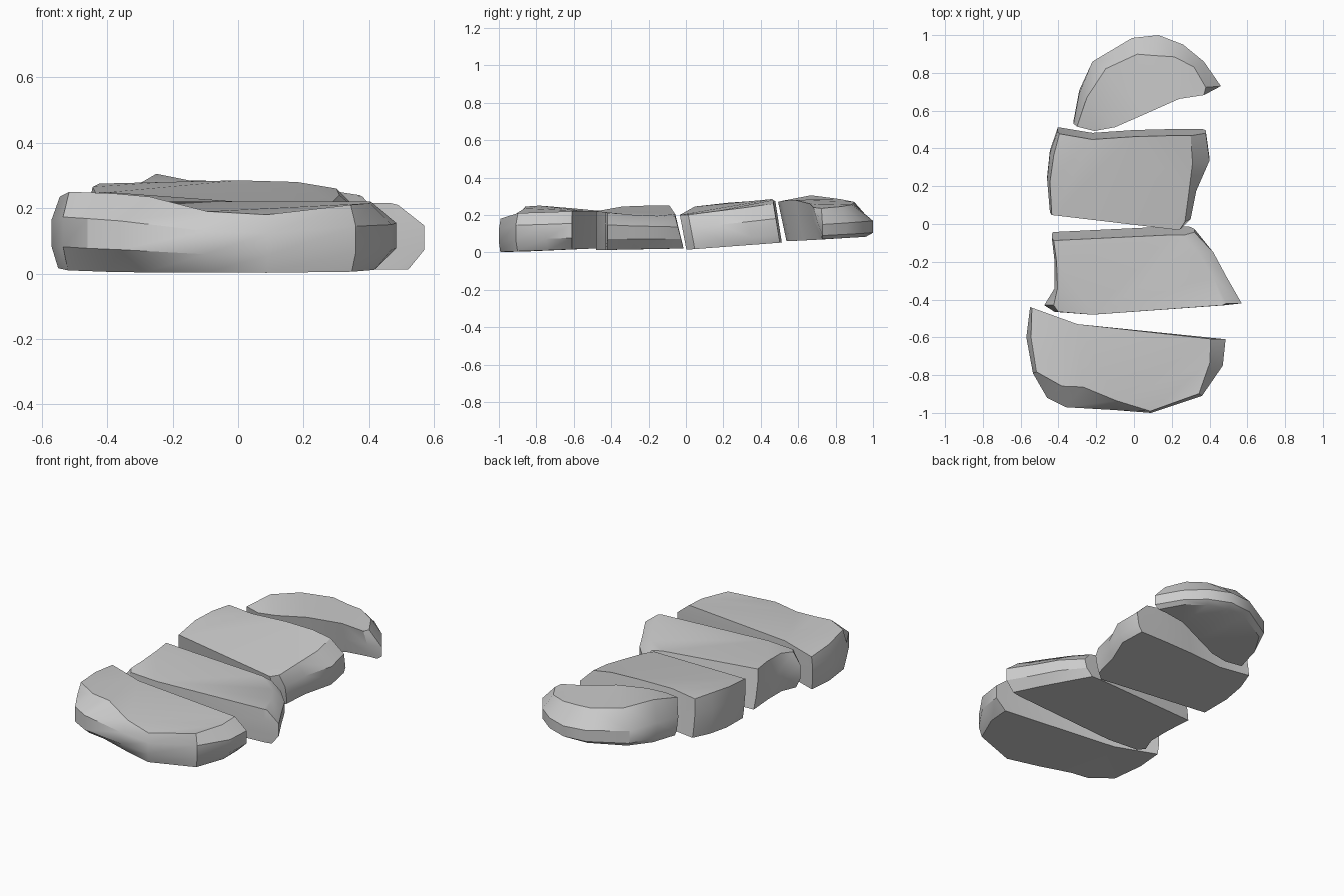
import bpy, bmesh
from mathutils import Vector


def slab(name, outline, centre, base, slope, under=1.0, mid=(0.30, 0.68),
         lean=0, lean_y=(-2, 2)):
    """Loft a stone from (x, y, bevel inset, top z) points.
    centre: point the bevel shrinks to (y None = shrink along x only).
    under: share of the bevel on the underside, mid: heights of the rim."""
    bm = bmesh.new()
    rings = []
    cx, cy = centre
    for f, share in ((0, under), (mid[0], 0), (mid[1], 0), (1, 1)):
        ring = []
        for x, y, inset, top in outline:
            low = base + slope * (y - outline[0][1])
            z = low + (top - low) * f
            d = Vector((cx - x, (y if cy is None else cy) - y))
            d = d.normalized() * inset * share
            k = lean if lean_y[0] < y < lean_y[1] else 0
            ring.append(bm.verts.new((x + d.x, y + d.y + k * (0.5 - f), z)))
        rings.append(ring)
    n = len(outline)
    for a, b in zip(rings, rings[1:]):
        for i in range(n):
            j = (i + 1) % n
            bm.faces.new((a[i], a[j], b[j], b[i]))
    caps = [bm.faces.new(rings[0][::-1]), bm.faces.new(rings[-1])]
    bmesh.ops.triangulate(bm, faces=caps)
    bmesh.ops.recalc_face_normals(bm, faces=bm.faces)
    me = bpy.data.meshes.new(name)
    bm.to_mesh(me)
    bm.free()
    ob = bpy.data.objects.new(name, me)
    bpy.context.collection.objects.link(ob)
    bpy.ops.object.select_all(action='DESELECT')
    ob.select_set(True)
    bpy.context.view_layer.objects.active = ob
    bpy.ops.object.shade_smooth_by_angle(angle=0.55)


# Front stone: rounded front, straight cut at the back
slab("front_stone", [
    (-.55, -.44, .01, .22), (-.57, -.60, .025, .235), (-.535, -.79, .02, .25),
    (-.46, -.92, .10, .245), (-.36, -.97, .14, .235), (-.10, -.985, .05, .19),
    (.09, -1.0, .01, .18), (.36, -.91, .02, .21), (.47, -.75, .07, .215),
    (.485, -.61, .08, .22), (-.30, -.53, 0, .22)],
    (-.05, -.60), .022, .035, under=.8)

# Second stone: flared to the right
slab("front_middle_stone", [
    (-.435, -.065, .01, .25), (-.42, -.20, .01, .25), (-.42, -.34, .015, .245),
    (-.475, -.43, .05, .225), (-.42, -.465, .02, .22), (-.22, -.48, 0, .22),
    (.48, -.43, .01, .215), (.57, -.42, .08, .21), (.49, -.28, .07, .20),
    (.42, -.15, .08, .195), (.32, -.035, .05, .19), (.20, -.035, 0, .205)],
    (0, None), .02, .02, under=.6, lean=.045, lean_y=(-.1, 1))

# Third stone: wide block narrowing to the front right
slab("rear_middle_stone", [
    (-.445, .065, .01, .245), (-.46, .24, .015, .265), (-.445, .38, .02, .275),
    (-.405, .495, .01, .275), (-.22, .465, 0, .28), (0, .48, 0, .285),
    (.20, .485, .02, .28), (.38, .485, .08, .26), (.40, .34, .09, .24),
    (.33, .18, .04, .22), (.30, .03, .03, .20), (.24, -.015, 0, .20)],
    (0, None), .02, .075, under=.2, mid=(.2, .62), lean=.035)

# Rear stone: domed back, cut at the front
slab("rear_stone", [
    (-.32, .53, .02, .275), (-.29, .69, .04, .305), (-.22, .86, .08, .285),
    (-.01, .985, .09, .27), (.13, 1.0, .11, .26), (.26, .95, .08, .255),
    (.37, .86, .06, .245), (.46, .73, .08, .235), (.38, .705, .01, .24),
    (.24, .685, 0, .26), (.06, .605, 0, .28), (-.10, .535, 0, .275),
    (-.21, .515, 0, .27)],
    (.08, .70), .06, .05, under=.35, mid=(.12, .48), lean=.045, lean_y=(0, .72))
